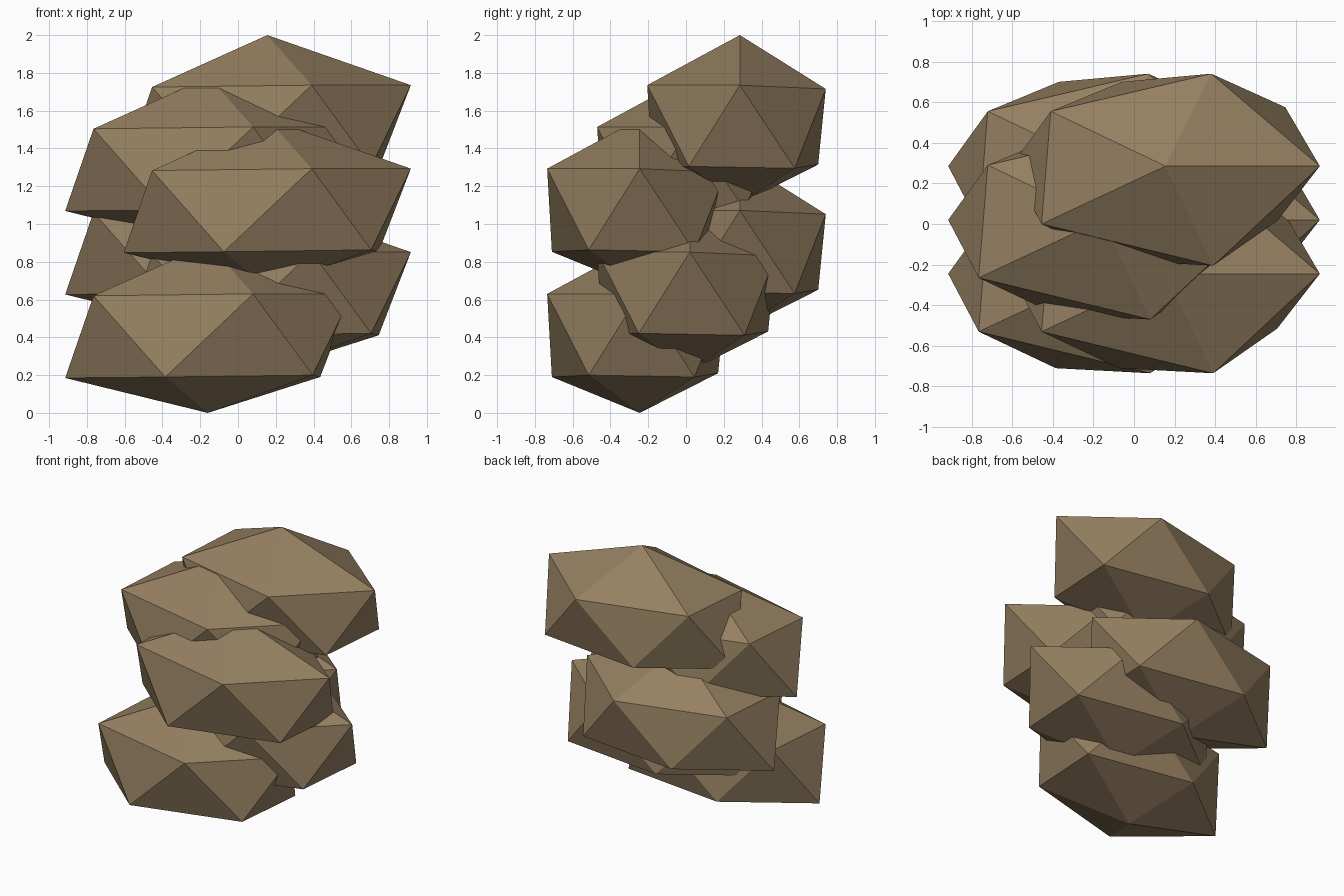
import bpy
import bmesh
from mathutils import Vector

cube = bpy.data.objects.get("Cube")
if cube:
    bpy.data.objects.remove(cube, do_unlink=True)

# Single earthy colour
stone = bpy.data.materials.new("brown stone")
colour = (0.30, 0.215, 0.12, 1.0)
stone.diffuse_color = colour
stone.use_nodes = True
stone.node_tree.nodes["Principled BSDF"].inputs["Base Color"].default_value = colour

# One rough boulder: a peak, two staggered rings of five corners and a blunt base
peak = [(0, 0, 0.485)]
upper_ring = [(0.76, 0, 0.22), (0.225, 0.455, 0.2), (-0.565, 0.27, 0.215),
              (-0.61, -0.285, 0.21), (0.235, -0.49, 0.22)]
lower_ring = [(0.59, 0.29, -0.22), (-0.215, 0.415, -0.2), (-0.76, 0, -0.225),
              (-0.23, -0.465, -0.22), (0.55, -0.27, -0.21)]
base = [(-0.005, 0, -0.41)]

bm = bmesh.new()
for corner in peak + upper_ring + lower_ring + base:
    bm.verts.new(corner)
bmesh.ops.convex_hull(bm, input=bm.verts[:])
bmesh.ops.recalc_face_normals(bm, faces=bm.faces[:])
boulder = bpy.data.meshes.new("boulder")
bm.to_mesh(boulder)
bm.free()
boulder.materials.append(stone)

# Stack: sides alternate, depth cycles front, middle, back while rising
for i in range(6):
    rock = bpy.data.objects.new(f"boulder_{i + 1}", boulder)
    side = 1 if i % 2 else -1
    rock.location = Vector((0.155 * side, 0.265 * (i % 3) - 0.245, 0.41 + 0.221 * i))
    bpy.context.collection.objects.link(rock)
